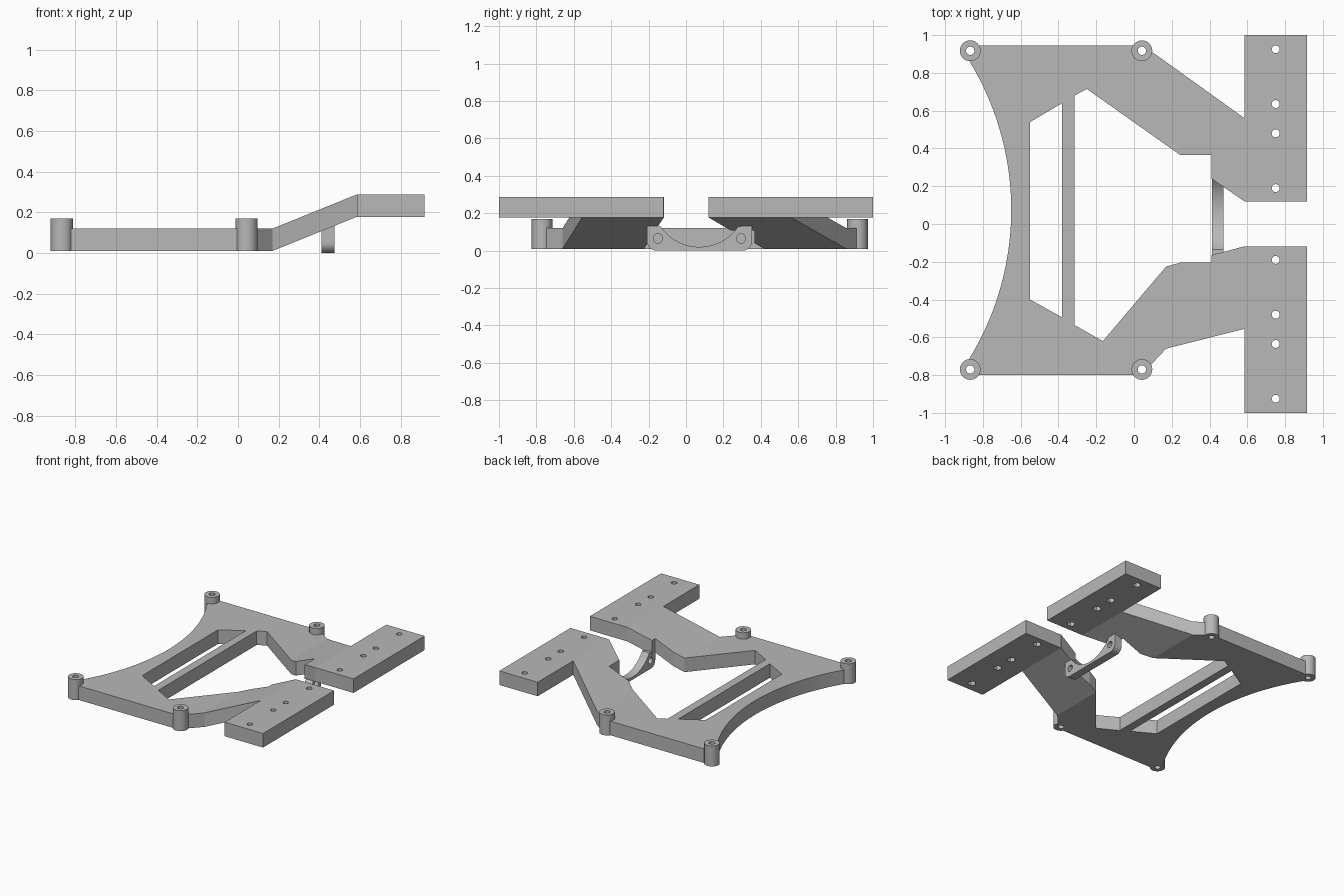
import bpy, bmesh, math
from mathutils import Vector

cube = bpy.data.objects.get("Cube")
if cube:
    bpy.data.objects.remove(cube, do_unlink=True)

# One plain grey for the whole frame
grey = bpy.data.materials.new("plain_grey")
grey.use_nodes = True
grey.diffuse_color = (0.48, 0.48, 0.48, 1)
grey.node_tree.nodes["Principled BSDF"].inputs["Base Color"].default_value = grey.diffuse_color

THICK = 0.11
LOW, HIGH = 0.01, 0.178      # undersides of the deck and of the pads
FOLD, PAD_X, PAD_END = 0.17, 0.585, 0.917


def prism(name, outline, place, offset):
    """Extrude a flat outline, placed in space by a function, along an offset."""
    bm = bmesh.new()
    face = bm.faces.new([bm.verts.new(place(a, b)) for a, b in outline])
    top = bmesh.ops.extrude_face_region(bm, geom=[face])["geom"]
    bmesh.ops.translate(bm, vec=Vector(offset),
                        verts=[v for v in top if isinstance(v, bmesh.types.BMVert)])
    bmesh.ops.recalc_face_normals(bm, faces=bm.faces)
    mesh = bpy.data.meshes.new(name)
    bm.to_mesh(mesh)
    bm.free()
    mesh.materials.append(grey)
    obj = bpy.data.objects.new(name, mesh)
    bpy.context.collection.objects.link(obj)
    return obj


def slab(name, outline, height=lambda x: LOW, thick=THICK):
    return prism(name, outline, lambda x, y: (x, y, height(x)), (0, 0, thick))


def arc(cx, cy, r, start, end, steps):
    angles = [math.radians(start + (end - start) * i / steps) for i in range(steps + 1)]
    return [(cx + r * math.cos(a), cy + r * math.sin(a)) for a in angles]


def circle(cx, cy, r, sides=32):
    return arc(cx, cy, r, 0, 360, sides)[:-1]


def combine(obj, other, operation="DIFFERENCE"):
    other.hide_render = True
    mod = obj.modifiers.new("combine", "BOOLEAN")
    mod.operation, mod.object, mod.solver = operation, other, "EXACT"
    bpy.context.view_layer.objects.active = obj
    bpy.ops.object.modifier_apply(modifier=mod.name)
    bpy.data.objects.remove(other, do_unlink=True)


def smooth(obj):
    bpy.ops.object.select_all(action="DESELECT")
    obj.select_set(True)
    bpy.context.view_layer.objects.active = obj
    bpy.ops.object.shade_smooth_by_angle(angle=math.radians(30))


def ramp(x):
    return LOW + (HIGH - LOW) * (x - FOLD) / (PAD_X - FOLD)


# Deck: flat plate with a concave left edge and an open middle
deck = slab("deck", [
    (0.04, -0.8), (0.095, -0.74), (FOLD, -0.66), (FOLD, -0.225),
    (-0.165, -0.62), (-0.315, -0.535), (-0.315, 0.68), (-0.25, 0.715),
    (FOLD, 0.418), (FOLD, 0.858), (0.09, 0.915), (0.04, 0.945), (-0.87, 0.945),
] + arc(-2.16, 0.075, 1.51, 31.3, -31.3, 40) + [(-0.87, -0.8)])

# Slot that leaves a slim crossbar
combine(deck, slab("slot_cutter", [(-0.55, 0.54), (-0.55, -0.4), (-0.38, -0.495), (-0.38, 0.64)],
                   lambda x: -0.1, 0.4))

# Four drilled corner bosses
for x in (-0.867, 0.042):
    for y in (-0.77, 0.917):
        combine(deck, slab("boss", circle(x, y, 0.055), thick=0.16), "UNION")
        combine(deck, slab("boss_drill", circle(x, y, 0.022, 20), lambda x: -0.1, 0.4))
smooth(deck)

# Rising arms
slab("back_arm", [(FOLD, 0.418), (0.245, 0.365), (0.41, 0.365), (0.41, 0.24),
                  (PAD_X, 0.12), (PAD_X, 0.56), (FOLD, 0.858)], ramp)
slab("front_arm", [(FOLD, -0.66), (PAD_X, -0.555), (PAD_X, -0.118), (0.41, -0.165),
                   (0.41, -0.205), (0.245, -0.205), (FOLD, -0.225)], ramp)

# Raised mounting pads, each with four holes that widen underneath
for name, side in (("back_pad", 1), ("front_pad", -1)):
    inner, outer = side * 0.12, side
    pad = slab(name, [(PAD_X, inner), (PAD_END, inner), (PAD_END, outer), (PAD_X, outer)],
               lambda x: HIGH)
    for y in (0.19, 0.48, 0.635, 0.925):
        combine(pad, slab("pad_drill", circle(0.75, side * y, 0.021, 20), lambda x: 0, 0.5))
        combine(pad, slab("nut_pocket", circle(0.75, side * y, 0.03, 6), lambda x: HIGH - 0.05, 0.09))
    smooth(pad)

# Hanging bracket: cradle with rounded lower corners and two ears
MID, HALF, TOP, ROUND = 0.072, 0.28, 0.133, 0.05
dip = math.degrees(math.acos(0.207 / 0.25))
cradle = (arc(MID - HALF + ROUND, ROUND, ROUND, 180, 270, 8)
          + arc(MID + HALF - ROUND, ROUND, ROUND, 270, 360, 8)
          + [(MID + HALF, TOP)]
          + arc(MID, 0.27, 0.25, -dip, dip - 180, 32)
          + [(MID - HALF, TOP)])
bracket = prism("bracket", cradle, lambda y, z: (0.412, y, z), (0.063, 0, 0))
for y in (-0.15, 0.294):
    combine(bracket, prism("ear_drill", circle(y, 0.065, 0.025, 24),
                           lambda a, b: (0.3, a, b), (0.3, 0, 0)))
smooth(bracket)
